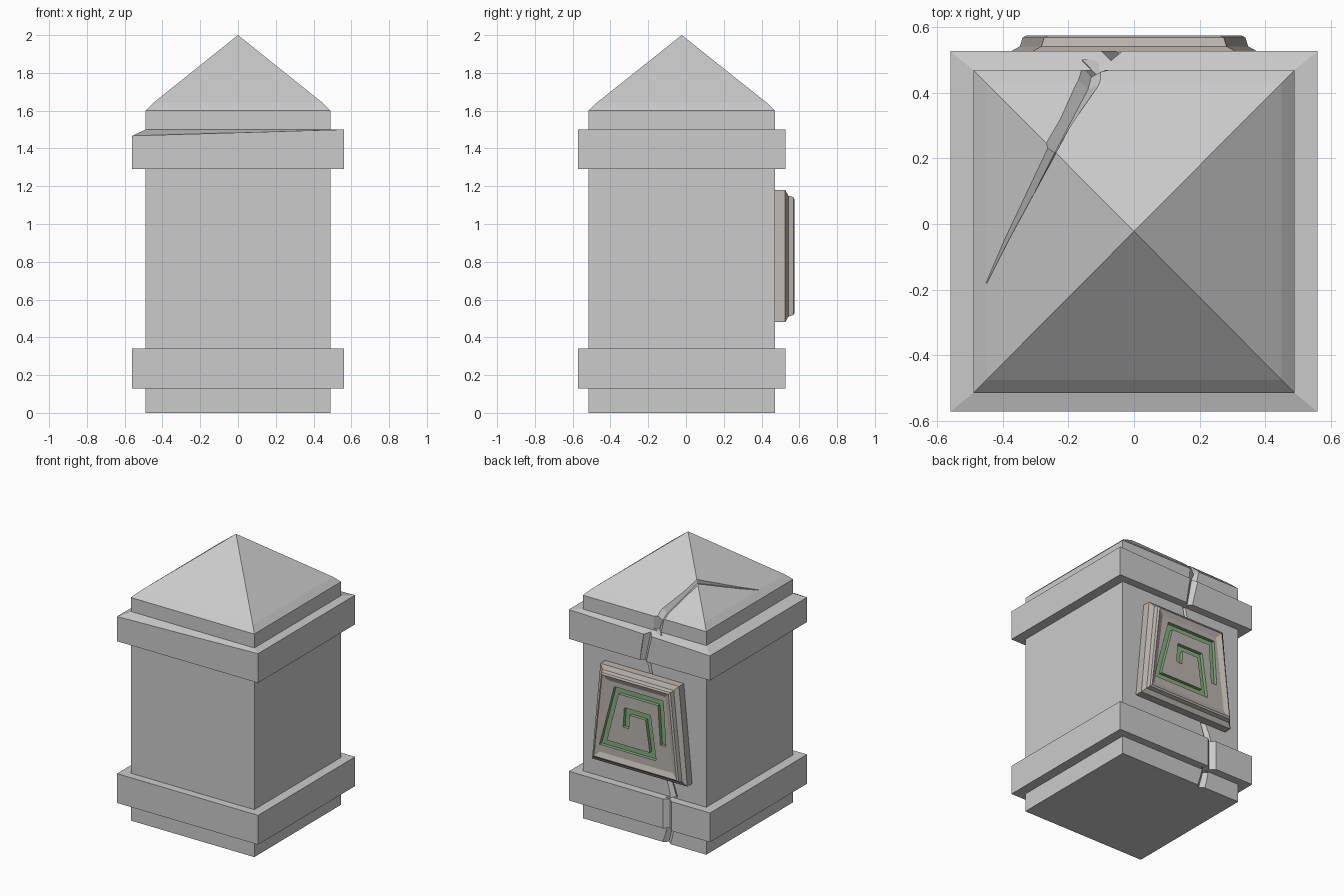
import bpy, bmesh
from mathutils import Vector

if "Cube" in bpy.data.objects:
    bpy.data.objects.remove(bpy.data.objects["Cube"])


def material(name, rgb):
    m = bpy.data.materials.new(name)
    m.diffuse_color = (*rgb, 1)
    m.use_nodes = True
    m.node_tree.nodes["Principled BSDF"].inputs["Base Color"].default_value = m.diffuse_color
    return m


def loft(name, rings, mat=None):
    """Closed solid through a list of rings with equal point counts."""
    bm = bmesh.new()
    rows = [[bm.verts.new(p) for p in r] for r in rings]
    n = len(rows[0])
    for a, b in zip(rows, rows[1:]):
        for i in range(n):
            j = (i + 1) % n
            bm.faces.new((a[i], a[j], b[j], b[i]))
    bm.faces.new(rows[0][::-1])
    bm.faces.new(rows[-1])
    bmesh.ops.remove_doubles(bm, verts=bm.verts[:], dist=1e-5)
    bmesh.ops.recalc_face_normals(bm, faces=bm.faces[:])
    me = bpy.data.meshes.new(name)
    bm.to_mesh(me)
    bm.free()
    ob = bpy.data.objects.new(name, me)
    bpy.context.collection.objects.link(ob)
    if mat:
        me.materials.append(mat)
    return ob


def cut(target, cutter):
    cutter.hide_render = True
    mod = target.modifiers.new("cut", 'BOOLEAN')
    mod.operation = 'DIFFERENCE'
    mod.solver = 'EXACT'
    mod.material_mode = 'TRANSFER'
    mod.object = cutter
    bpy.context.view_layer.objects.active = target
    bpy.ops.object.modifier_apply(modifier=mod.name)
    bpy.data.objects.remove(cutter)


# stone pillar: square rings from the foot to the peak
def square(hx, hy, z):
    return [Vector((sx * hx, sy * hy - 0.0225, z))
            for sx, sy in ((-1, -1), (1, -1), (1, 1), (-1, 1))]


S, B = (0.49, 0.4925), (0.56, 0.5500)
rings = [square(*h, z) for h, z in (
    (S, 0), (S, 0.13), (B, 0.13), (B, 0.34), (S, 0.34), (S, 1.29),
    (B, 1.29), (B, 1.5), (S, 1.5), (S, 1.6),
    ((0.45, 0.4525), 1.64), ((0, 0), 2.0))]
for i in (0, 3):                      # worn left edge of the upper band
    rings[7][i].z = 1.467
pillar = loft("stone_pillar", rings)


# crack: V-shaped cutters following the surface
def crack(sections):
    pts = [Vector(s[0]) for s in sections]
    out = []
    for i, (p, n, w, d) in enumerate(sections):
        n = Vector(n).normalized()
        t = pts[min(i + 1, len(pts) - 1)] - pts[max(i - 1, 0)]
        s = t.cross(n).normalized()
        out.append([pts[i] + n * d - s * 2 * w, pts[i] + n * d + s * 2 * w,
                    pts[i] - n * d])
    cut(pillar, loft("crack_cutter", out))


BACK = (0, 1, 0)


def back_crack(y, path):
    crack([((x, y, z), BACK, w, d) for x, z, w, d in path])


back_crack(0.5275, [(-0.075, 1.52, 0.033, 0.03), (-0.025, 1.27, 0.024, 0.025)])
back_crack(0.47, [(-0.03, 1.288, 0.012, 0.02), (-0.05, 1.2, 0.01, 0.02),
                  (-0.1, 0.9, 0.015, 0.02), (-0.19, 0.48, 0.02, 0.025),
                  (-0.235, 0.342, 0.03, 0.025)])
back_crack(0.5275, [(-0.22, 0.36, 0.033, 0.03), (-0.22, 0.11, 0.033, 0.03)])
back_crack(0.47, [(-0.21, 0.128, 0.025, 0.025), (-0.17, -0.02, 0.03, 0.025)])
crack([((-0.10, 0.47, 1.502), BACK, 0.03, 0.03),
       ((-0.13, 0.47, 1.60), (0, 1, 1), 0.03, 0.03),
       ((-0.14, 0.43, 1.64), (0, 0.8, 1), 0.033, 0.03),
       ((-0.25, 0.225, 1.80), (-0.5, 0.5, 1), 0.018, 0.02),
       ((-0.45, -0.18, 1.64), (-0.8, 0, 1), 0.002, 0.008)])


# tapered plaque on the back with a raised rim and sunken panel
def plate(inset, y):
    b, t = 0.378 - inset, 0.312 - inset
    lo, hi = 0.48 + inset, 1.18 - inset
    return [(-b, y, lo), (b, y, lo), (t, y, hi), (-t, y, hi)]


plaque = loft("plaque", [plate(*p) for p in (
    (0, 0.465), (0, 0.525), (0.03, 0.542), (0.038, 0.568), (0.05, 0.575),
    (0.085, 0.56))], material("plaque_stone", (0.50, 0.46, 0.43)))

# green spiral groove, mitred at each corner
path = [Vector(p) for p in (
    (-0.21, 0.74), (-0.19, 1.04), (0.16, 1.04), (0.265, 0.64),
    (-0.13, 0.64), (-0.09, 0.91), (0.077, 0.91), (0.085, 0.79))]
W = 0.022
groove = []
for i, p in enumerate(path):
    a = (p - path[i - 1]).normalized() if i else None
    b = (path[i + 1] - p).normalized() if i < len(path) - 1 else a
    a = a or b
    na, nb = Vector((-a.y, a.x)), Vector((-b.y, b.x))
    m = (na + nb) * W / (1 + na.dot(nb))
    l, r = p + m, p - m
    groove.append([(l.x, 0.536, l.y), (r.x, 0.536, r.y),
                   (r.x, 0.61, r.y), (l.x, 0.61, l.y)])
cut(plaque, loft("groove_cutter", groove, material("groove_green", (0.24, 0.43, 0.23))))
